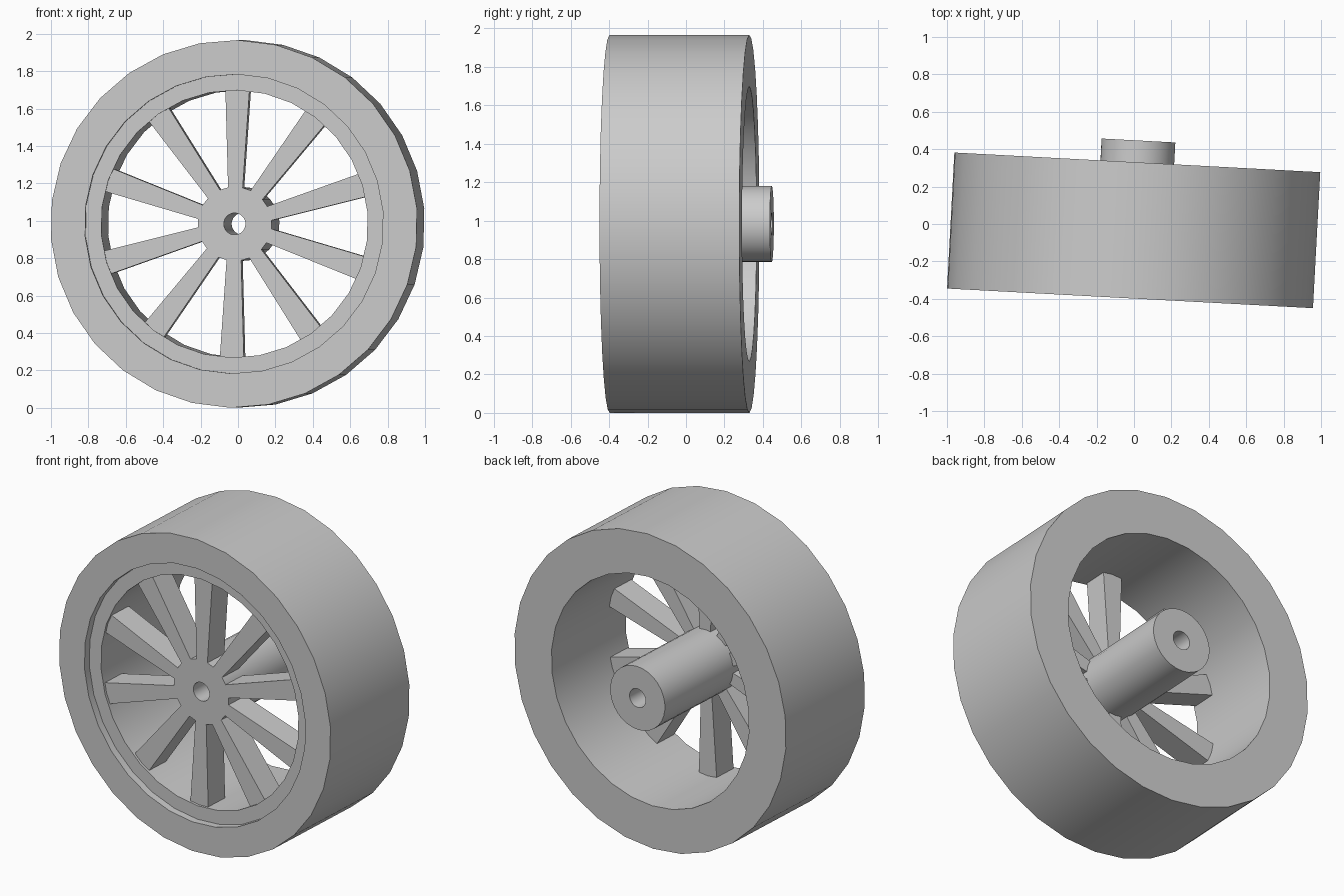
import bpy, bmesh, math
from mathutils import Matrix

cube = bpy.data.objects.get("Cube")
if cube:
    bpy.data.objects.remove(cube)

SEGMENTS, SPOKES = 30, 10
ROLL = math.radians(88.8)              # angle of the first spoke
FRONT, BACK, HUB_BACK = -0.398, 0.33, 0.447
RADIUS, BORE = 0.983, 0.715
PLACE = Matrix.Translation((0, 0, RADIUS)) @ Matrix.Rotation(math.radians(-3.07), 4, "Z")

grey = bpy.data.materials.new("plain grey")
grey.use_nodes = True
colour = (0.6, 0.6, 0.6, 1)
grey.diffuse_color = colour
grey.node_tree.nodes["Principled BSDF"].inputs["Base Color"].default_value = colour


def finish(name, bm):
    bmesh.ops.recalc_face_normals(bm, faces=bm.faces)
    mesh = bpy.data.meshes.new(name)
    bm.to_mesh(mesh)
    bm.free()
    mesh.materials.append(grey)
    obj = bpy.data.objects.new(name, mesh)
    bpy.context.collection.objects.link(obj)
    obj.matrix_world = PLACE
    bpy.ops.object.select_all(action="DESELECT")
    obj.select_set(True)
    bpy.context.view_layer.objects.active = obj
    bpy.ops.object.shade_smooth_by_angle(angle=math.radians(30))
    return obj


def lathe(name, profile, segments):
    """Turn a closed (radius, y) profile around the axle."""
    bm = bmesh.new()
    rings = []
    for i in range(segments):
        a = ROLL + math.tau * i / segments
        rings.append([bm.verts.new((r * math.cos(a), y, r * math.sin(a))) for r, y in profile])
    n = len(profile)
    for i in range(segments):
        here, after = rings[i], rings[(i + 1) % segments]
        for j in range(n):
            k = (j + 1) % n
            bm.faces.new((here[j], here[k], after[k], after[j]))
    return finish(name, bm)


# Rim with a shallow recessed lip on the front
LIP = FRONT + 0.045
lathe("rim", [(RADIUS, FRONT), (RADIUS, BACK), (BORE, BACK),
              (BORE, LIP), (0.8, LIP), (0.8, FRONT)], SEGMENTS)

# Hub tube sticking out at the back
SPOKE_FRONT = FRONT + 0.06
lathe("hub", [(0.198, SPOKE_FRONT), (0.198, HUB_BACK),
              (0.058, HUB_BACK), (0.058, SPOKE_FRONT)], SEGMENTS)

# Spokes widening from hub to rim
bm = bmesh.new()
for i in range(SPOKES):
    a = ROLL + math.tau * i / SPOKES
    ca, sa = math.cos(a), math.sin(a)
    outline = [(0.17, -0.038), (0.73, -0.065), (0.73, 0.065), (0.17, 0.038)]
    verts = [bm.verts.new((r * ca - w * sa, SPOKE_FRONT, r * sa + w * ca)) for r, w in outline]
    face = bm.faces.new(verts)
    extruded = bmesh.ops.extrude_face_region(bm, geom=[face], use_keep_orig=True)["geom"]
    moved = [v for v in extruded if isinstance(v, bmesh.types.BMVert)]
    bmesh.ops.translate(bm, verts=moved, vec=(0, 0.156, 0))
finish("spokes", bm)
